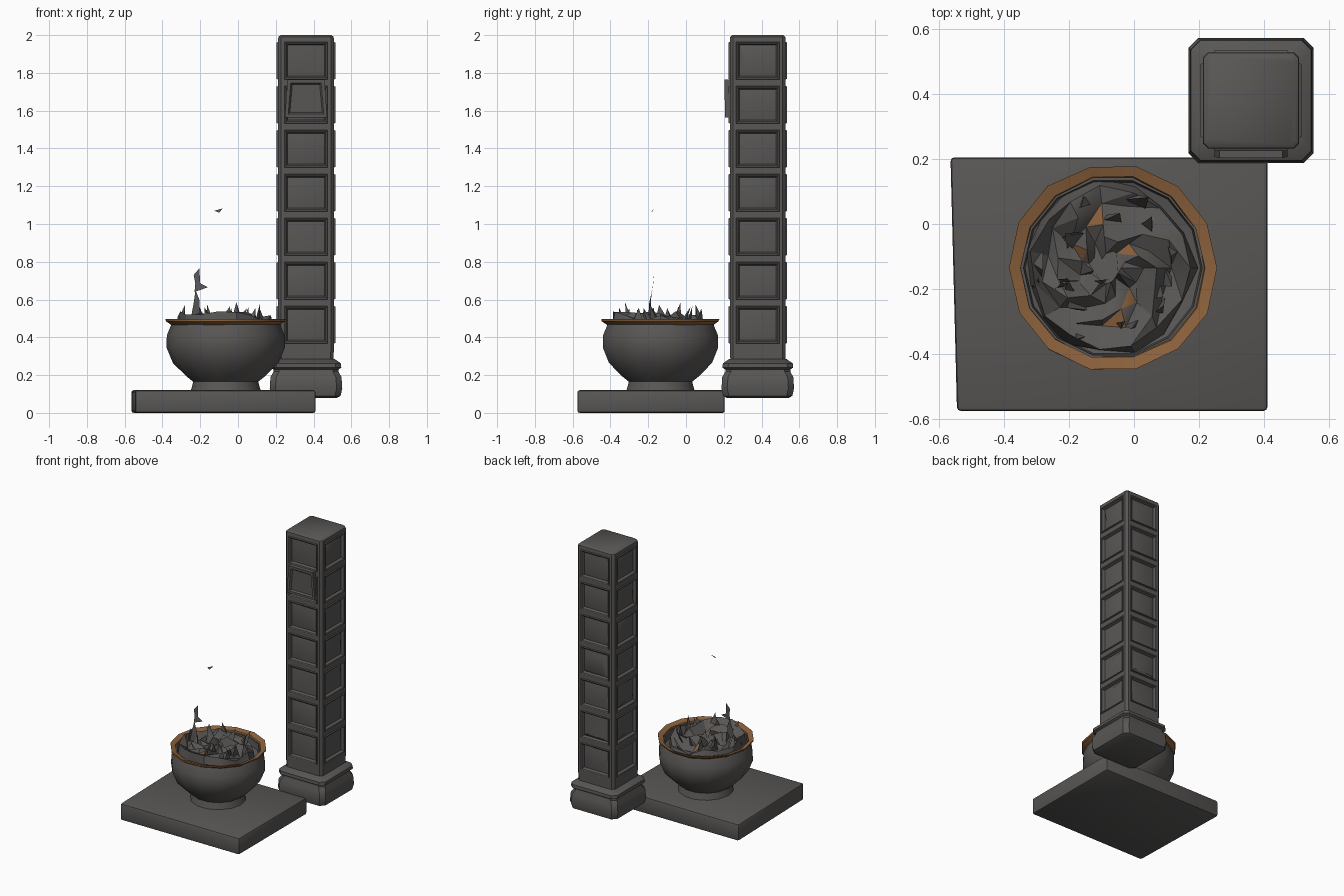
import bpy, bmesh, random
from math import sin, cos, pi, hypot
from mathutils import Vector

random.seed(4)
cube = bpy.data.objects.get("Cube")
if cube:
    bpy.data.objects.remove(cube)


def material(name, rgb):
    m = bpy.data.materials.new(name)
    m.use_nodes = True
    m.diffuse_color = (*rgb, 1)
    m.node_tree.nodes["Principled BSDF"].inputs["Base Color"].default_value = (*rgb, 1)
    return m


STONE = material("dark stone", (0.1, 0.095, 0.092))
BRONZE = material("brown bronze", (0.26, 0.12, 0.045))


def finish(bm, name, mats=(STONE,), smooth=None):
    bmesh.ops.recalc_face_normals(bm, faces=bm.faces)
    mesh = bpy.data.meshes.new(name)
    bm.to_mesh(mesh)
    bm.free()
    ob = bpy.data.objects.new(name, mesh)
    bpy.context.collection.objects.link(ob)
    for m in mats:
        mesh.materials.append(m)
    if smooth:
        bpy.ops.object.select_all(action="DESELECT")
        ob.select_set(True)
        bpy.context.view_layer.objects.active = ob
        bpy.ops.object.shade_smooth_by_angle(angle=smooth)
    return ob


def loft(bm, rings):
    """Skin closed rings of equal length and cap both ends."""
    rows = [[bm.verts.new(p) for p in r] for r in rings]
    for a, b in zip(rows, rows[1:]):
        for i in range(len(a)):
            j = (i + 1) % len(a)
            bm.faces.new((a[i], a[j], b[j], b[i]))
    bm.faces.new(rows[0][::-1])
    bm.faces.new(rows[-1])


def chamfered_square(cx, cy, half, z, cut):
    k = half - cut
    pts = [(half, -k), (half, k), (k, half), (-k, half),
           (-half, k), (-half, -k), (-k, -half), (k, -half)]
    return [(cx + x, cy + y, z) for x, y in pts]


def circle(cx, cy, r, z, n, wobble=0.0):
    return [(cx + (r + random.uniform(-wobble, wobble)) * cos(2 * pi * i / n),
             cy + (r + random.uniform(-wobble, wobble)) * sin(2 * pi * i / n), z)
            for i in range(n)]


# Floor slab, a little out of square
bm = bmesh.new()
bmesh.ops.create_cube(bm, size=1)
for v in bm.verts:
    x, y, z = v.co
    v.co = (-0.072 + 0.965 * x - 0.02 * y * (0.5 - x), -0.185 + 0.78 * y, 0.06 + 0.12 * z)
bmesh.ops.bevel(bm, geom=bm.edges[:], offset=0.012, segments=2, affect="EDGES", profile=0.5)
finish(bm, "floor_slab", smooth=0.6)

# Pillar base with rounded plinth, groove and collar
PX, PY = 0.36, 0.38
bm = bmesh.new()
base = [(0.165, 0.08), (0.183, 0.09), (0.192, 0.13), (0.188, 0.19), (0.172, 0.218),
        (0.172, 0.23), (0.187, 0.24), (0.185, 0.262), (0.152, 0.285)]
loft(bm, [chamfered_square(PX, PY, h, z, 0.03) for h, z in base])
finish(bm, "pillar_base", smooth=0.6)

# Pillar shaft with seven sunken panels on each side
bm = bmesh.new()
PITCH = 0.233
levels = [(0.145, 0.27)] + [(0.148, 0.35 + PITCH * i) for i in range(8)]
levels += [(0.146, 1.99), (0.135, 2.0)]
loft(bm, [chamfered_square(PX, PY, h, z, 0.016) for h, z in levels])
bm.normal_update()
panels = [f for f in bm.faces if 0.05 < f.calc_area() and abs(f.normal.z) < 0.3
          and f.calc_center_median().z > 0.4]
for thick, depth in ((0.024, 0.0), (0.005, 0.007), (0.01, -0.004), (0.01, -0.018), (0.035, 0.006)):
    bmesh.ops.inset_individual(bm, faces=panels, thickness=thick, depth=depth)
# Uneven centres give the carved panels a worn look
for f in panels:
    n = f.normal.copy()
    for v in f.verts:
        d = Vector([random.uniform(-0.014, 0.014) for _ in range(3)])
        v.co += d - n * d.dot(n) * 0.5
finish(bm, "pillar_shaft", smooth=0.6)

# Loose panel frame standing proud of the front
bm = bmesh.new()
bmesh.ops.create_cube(bm, size=1)
for v in bm.verts:
    x, y, z = v.co
    v.co = (PX + x * (0.21 - 0.03 * z), 0.222 + 0.034 * y - 0.004 * z, 1.665 + 0.2 * z)
bm.normal_update()
front = [f for f in bm.faces if f.normal.y < -0.8]
bmesh.ops.inset_individual(bm, faces=front, thickness=0.025, depth=0)
bmesh.ops.inset_individual(bm, faces=front, thickness=0.012, depth=-0.012)
finish(bm, "loose_panel", smooth=0.5)

# Bowl body with hollow inside
BX, BY = -0.065, -0.135
bm = bmesh.new()
body = [(0.185, 0.118), (0.18, 0.135), (0.172, 0.165), (0.21, 0.195), (0.28, 0.265),
        (0.313, 0.345), (0.312, 0.41), (0.285, 0.475), (0.275, 0.475), (0.27, 0.43), (0.18, 0.4)]
loft(bm, [circle(BX, BY, r, z, 14) for r, z in body])
finish(bm, "bowl_body", smooth=0.7)

# Bowl rim, a flared uneven band
bm = bmesh.new()
rim = [(0.28, 0.462), (0.318, 0.485), (0.32, 0.497), (0.285, 0.486)]
rows = [[bm.verts.new(p) for p in circle(BX, BY, r, z, 14, 0.004)] for r, z in rim]
for a, b in zip(rows, rows[1:] + rows[:1]):
    for i in range(14):
        j = (i + 1) % 14
        bm.faces.new((a[i], a[j], b[j], b[i]))
finish(bm, "bowl_rim", (BRONZE,), smooth=0.5)

# Crumpled ash heap with a few glowing patches
CX, CY = -0.08, -0.135
bm = bmesh.new()
rows = []
for k, r in enumerate((0.26, 0.24, 0.195, 0.145, 0.095, 0.045)):
    row = []
    for x, y, _ in circle(CX, CY, r, 0, 15, 0.018):
        z = 0.43 if k == 0 else 0.49 + random.uniform(-0.04, 0.05)
        row.append(bm.verts.new((x, y, z)))
    rows.append(row)
for a, b in zip(rows, rows[1:]):
    for i in range(15):
        j = (i + 1) % 15
        bm.faces.new((a[i], a[j], b[j]))
        bm.faces.new((a[i], b[j], b[i]))
bm.faces.new(rows[-1])
embers = [(-0.11, 0.03), (-0.16, -0.09), (-0.01, -0.09), (-0.01, -0.25), (-0.06, -0.32)]
for ex, ey in embers:
    near = min(bm.faces, key=lambda f: hypot(f.calc_center_median().x - ex,
                                             f.calc_center_median().y - ey))
    near.material_index = 1
finish(bm, "ash_heap", (STONE, BRONZE), smooth=0.5)

# Jagged curled flakes around the heap
bm = bmesh.new()
for i in range(17):
    a = 2 * pi * i / 17 + random.uniform(-0.15, 0.15)
    r = random.uniform(0.12, 0.22)
    out, side = Vector((cos(a), sin(a), 0)), Vector((-sin(a), cos(a), 0))
    foot = Vector((CX, CY, 0.46)) + out * r
    w, h = random.uniform(0.025, 0.05), random.uniform(0.07, 0.135)
    tip = foot + out * random.uniform(-0.02, 0.05) + side * random.uniform(-0.04, 0.04)
    tip.z += h
    ring = [bm.verts.new(foot + side * w), bm.verts.new(foot - side * w),
            bm.verts.new(foot + out * 0.03 + Vector((0, 0, h * 0.4)))]
    top = bm.verts.new(tip)
    for j in range(3):
        bm.faces.new((ring[j], ring[(j + 1) % 3], top))
finish(bm, "ash_flakes")


def sheet(name, points):
    """Thin strip of triangles."""
    bm = bmesh.new()
    vs = [bm.verts.new(p) for p in points]
    for t in zip(vs, vs[1:], vs[2:]):
        bm.faces.new(t)
    finish(bm, name)


# Rising wisp and drifting flake
sheet("rising_wisp", [(-0.25, -0.2, 0.5), (-0.2, -0.19, 0.5), (-0.235, -0.195, 0.58),
                      (-0.205, -0.185, 0.6), (-0.225, -0.18, 0.65)])
sheet("wisp_barb", [(-0.23, -0.18, 0.64), (-0.16, -0.175, 0.665), (-0.225, -0.172, 0.7)])
sheet("wisp_tip", [(-0.225, -0.175, 0.68), (-0.2, -0.172, 0.69), (-0.235, -0.17, 0.73),
                   (-0.205, -0.168, 0.765)])
sheet("drifting_flake", [(-0.125, -0.175, 1.07), (-0.1, -0.185, 1.06), (-0.08, -0.17, 1.083)])
